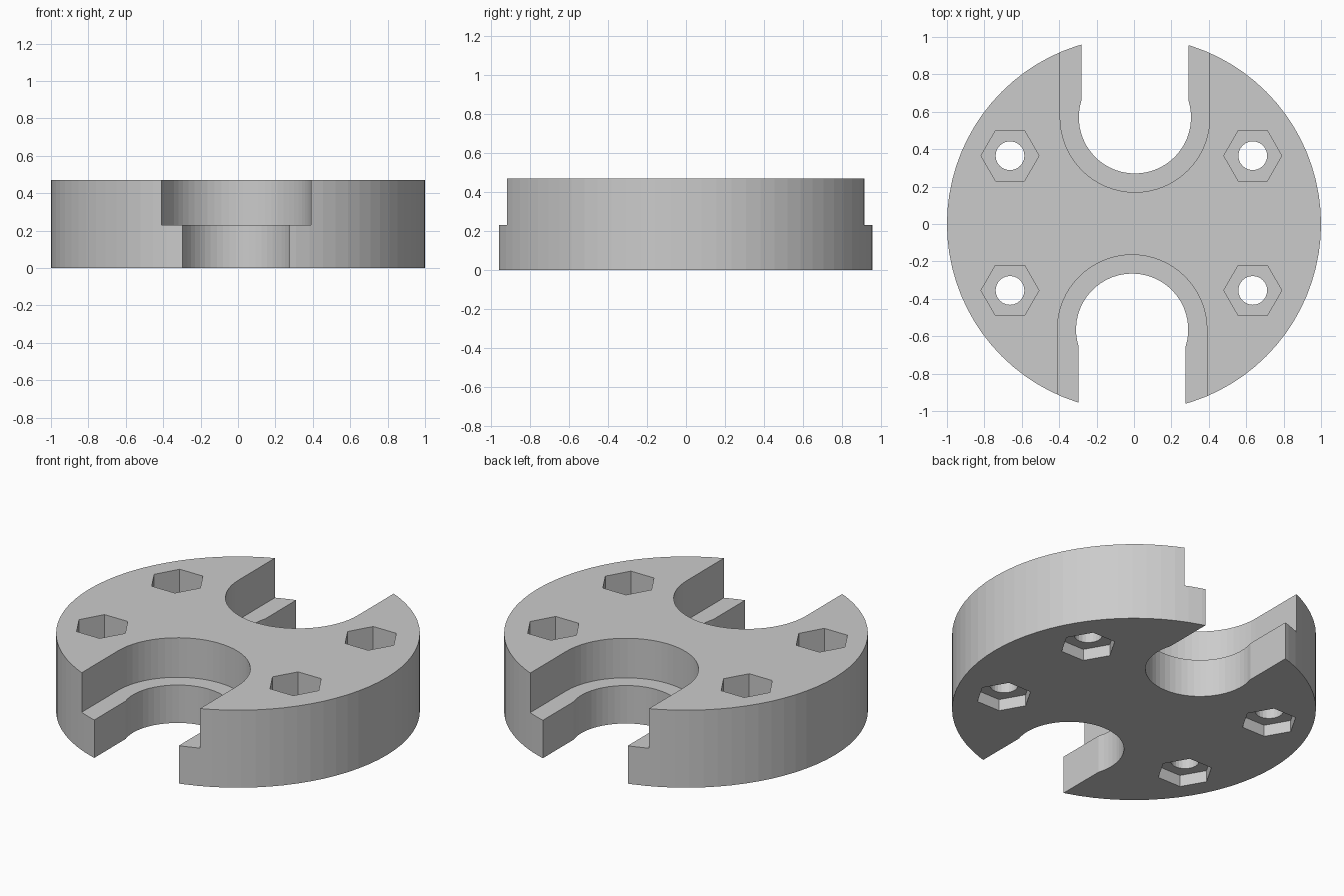
import bpy, bmesh
from math import pi, cos, sin, asin

HEIGHT, LEDGE, HEX_DEPTH = 0.47, 0.23, 0.07

if "Cube" in bpy.data.objects:
    bpy.data.objects.remove(bpy.data.objects["Cube"])

grey = bpy.data.materials.new("plain grey")
grey.use_nodes = True
colour = (0.6, 0.6, 0.6, 1)
grey.diffuse_color = colour
grey.node_tree.nodes["Principled BSDF"].inputs["Base Color"].default_value = colour


def prism(name, outline, z0, z1):
    """Extrude a flat outline from z0 to z1."""
    bm = bmesh.new()
    base = bm.faces.new([bm.verts.new((x, y, z0)) for x, y in outline])
    top = bmesh.ops.extrude_face_region(bm, geom=[base])["geom"]
    verts = [v for v in top if isinstance(v, bmesh.types.BMVert)]
    bmesh.ops.translate(bm, vec=(0, 0, z1 - z0), verts=verts)
    bmesh.ops.recalc_face_normals(bm, faces=bm.faces)
    mesh = bpy.data.meshes.new(name)
    bm.to_mesh(mesh)
    bm.free()
    mesh.materials.append(grey)
    obj = bpy.data.objects.new(name, mesh)
    bpy.context.collection.objects.link(obj)
    return obj


def circle(cx, cy, r, n):
    return [(cx + r * cos(2 * pi * i / n), cy + r * sin(2 * pi * i / n)) for i in range(n)]


def slot(cx, cy, r, neck, side, n=32):
    """Round pocket that opens through a straight neck towards the rim."""
    a = pi / 2 - asin(neck / r)
    start, sweep = pi - a, pi + 2 * a
    arc = [(cx + r * cos(start + sweep * i / n),
            cy + side * r * sin(start + sweep * i / n)) for i in range(n + 1)]
    return arc + [(cx + neck, side * 1.3), (cx - neck, side * 1.3)]


def cut(target, cutter):
    cutter.hide_render = True
    mod = target.modifiers.new("cut", "BOOLEAN")
    mod.operation, mod.solver, mod.object = "DIFFERENCE", "EXACT", cutter
    bpy.context.view_layer.objects.active = target
    bpy.ops.object.modifier_apply(modifier=mod.name)
    bpy.data.objects.remove(cutter)


# Round plate
plate = prism("slotted_plate", circle(0, 0, 1, 80), 0, HEIGHT)

# Stepped slots, back and front
for cx, cy, side in ((0.005, 0.57, 1), (-0.01, -0.565, -1)):
    cut(plate, prism("upper_slot_cutter", slot(cx, cy, 0.4, 0.4, side), LEDGE, 1))
    cut(plate, prism("lower_slot_cutter", slot(cx, cy, 0.3, 0.286, side), -1, 1))

# Bolt holes with a nut pocket above and a shallow one below
for x in (-0.663, 0.635):
    for y in (-0.355, 0.365):
        cut(plate, prism("bolt_hole_cutter", circle(x, y, 0.077, 24), -1, 1))
        cut(plate, prism("top_nut_cutter", circle(x, y, 0.155, 6), LEDGE, 1))
        cut(plate, prism("bottom_nut_cutter", circle(x, y, 0.155, 6), -1, HEX_DEPTH))
